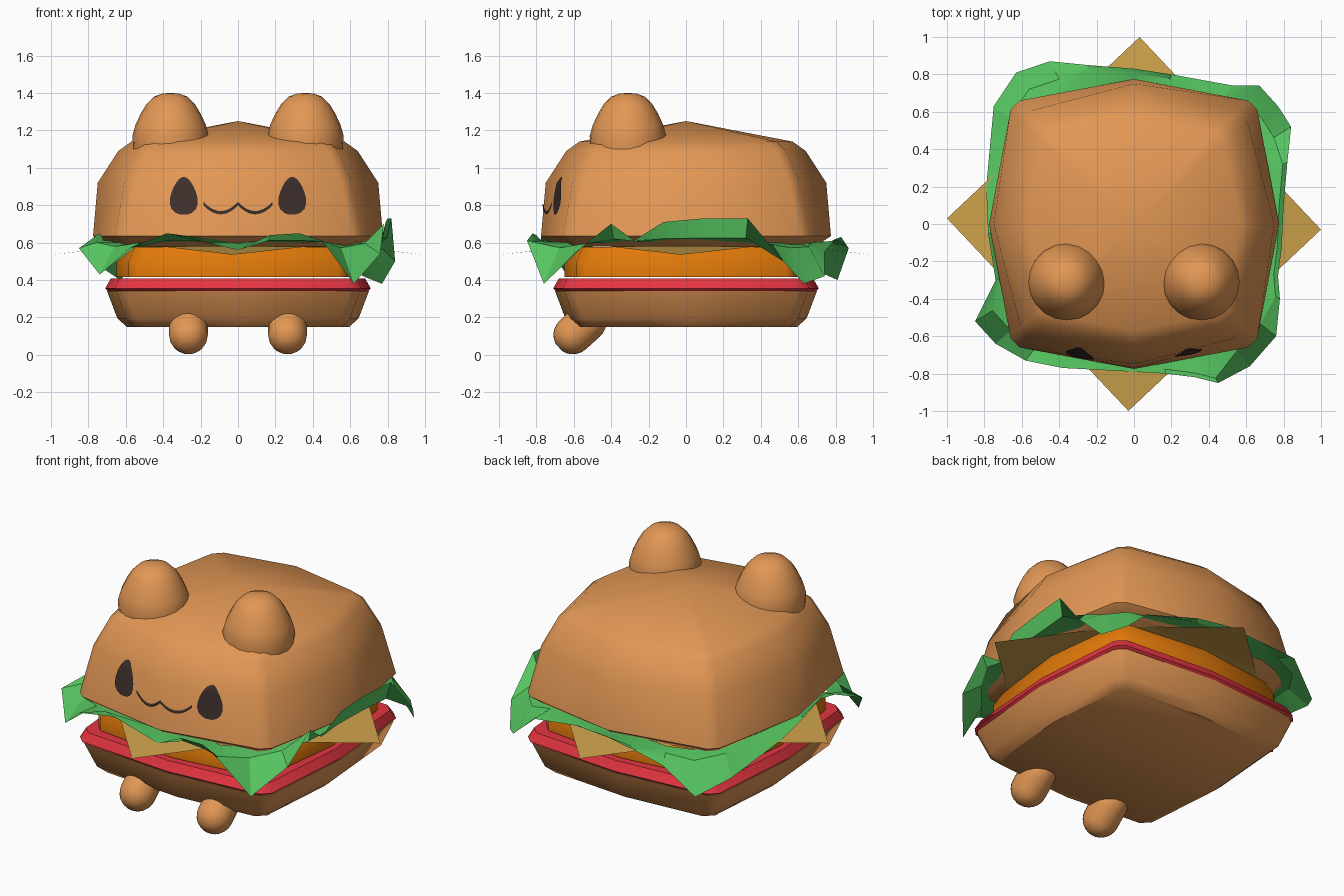
import bpy, bmesh, math
from mathutils import Vector
from mathutils.bvhtree import BVHTree

default_cube = bpy.data.objects.get("Cube")
if default_cube:
    bpy.data.objects.remove(default_cube, do_unlink=True)


def material(name, r, g, b):
    mat = bpy.data.materials.new(name)
    mat.use_nodes = True
    mat.diffuse_color = (r, g, b, 1)
    mat.node_tree.nodes["Principled BSDF"].inputs["Base Color"].default_value = (r, g, b, 1)
    return mat


bread = material("toasted bread", .76, .31, .09)
red = material("tomato red", .78, .036, .053)
orange = material("patty orange", .74, .19, .003)
yellow = material("cheese tan", .61, .36, .07)
green = material("lettuce green", .095, .57, .12)
dark = material("dark brown", .048, .029, .025)


def make_object(name, verts, faces, mat, angle=42, closed=True):
    """Build a mesh object and shade it smooth below the given angle."""
    mesh = bpy.data.meshes.new(name)
    mesh.from_pydata([tuple(v) for v in verts], [], faces)
    if closed:
        bm = bmesh.new()
        bm.from_mesh(mesh)
        bmesh.ops.recalc_face_normals(bm, faces=bm.faces)
        bm.to_mesh(mesh)
        bm.free()
    mesh.materials.append(mat)
    obj = bpy.data.objects.new(name, mesh)
    bpy.context.collection.objects.link(obj)
    bpy.ops.object.select_all(action='DESELECT')
    obj.select_set(True)
    bpy.context.view_layer.objects.active = obj
    bpy.ops.object.shade_smooth_by_angle(angle=math.radians(angle))
    return obj


def bridge(rings):
    """Quads joining successive rings of equal size."""
    n = len(rings[0])
    return [(k * n + i, k * n + (i + 1) % n, (k + 1) * n + (i + 1) % n, (k + 1) * n + i)
            for k in range(len(rings) - 1) for i in range(n)]


def loft(name, rings, mat, apex=None):
    """Closed stack of rings, topped by a flat cap or a point."""
    verts = [v for ring in rings for v in ring]
    faces = bridge(rings)
    n, start = len(rings[0]), len(verts) - len(rings[0])
    faces.append(tuple(reversed(range(n))))
    if apex:
        verts.append(apex)
        faces += [(start + i, start + (i + 1) % n, len(verts) - 1) for i in range(n)]
    else:
        faces.append(tuple(range(start, start + n)))
    return make_object(name, verts, faces, mat)


def bulged_square(mid, corner, z):
    """Square with outward-bent sides and clipped corners."""
    cut = corner - .05
    ring = []
    for turn in range(4):
        for x, y in ((mid, 0), (corner, cut), (cut, corner)):
            for _ in range(turn):
                x, y = -y, x
            ring.append((x, y, z))
    return ring


def layer(name, sections, mat, apex=None):
    return loft(name, [bulged_square(*s) for s in sections], mat, apex)


# Buns, tomato and patty
layer("bottom_bun", [(.595, .555, .15), (.645, .6, .195), (.7, .65, .34)], bread)
layer("tomato_slice", [(.69, .64, .335), (.71, .66, .355), (.68, .635, .408)], red)
layer("patty", [(.65, .585, .415), (.65, .585, .5), (.61, .55, .576)], orange)
top_bun = layer("top_bun", [(.69, .6, .58), (.775, .66, .635), (.75, .605, .92),
                            (.64, .535, 1.09), (.57, .485, 1.14)], bread, (0, 0, 1.25))

# Cheese: a turned square with its four tips folded down
cheese_verts, cheese_faces = [], [tuple(i * 3 + j for i in range(4) for j in (0, 2))]
for i in range(4):
    a = i * math.pi / 2 - .03
    out, side = Vector((math.cos(a), math.sin(a), 0)), Vector((-math.sin(a), math.cos(a), 0))
    lift = Vector((0, 0, .578))
    cheese_verts += [out * .62 - side * .38 + lift, out + Vector((0, 0, .535)),
                     out * .62 + side * .38 + lift]
    cheese_faces.append((i * 3, i * 3 + 1, i * 3 + 2))
make_object("cheese_slice", cheese_verts, cheese_faces, yellow, 5, False)

# Lettuce: a frilly sheet whose rim rises along the sides and droops at the corners
rim = [(.79, -.12, .71), (.8, .1, .73), (.82, .33, .73), (.84, .52, .5), (.77, .63, .38),
       (.67, .74, .42), (.53, .74, .55), (.2, .8, .62), (0, .83, .63), (-.25, .85, .6),
       (-.45, .87, .57), (-.63, .81, .4), (-.75, .63, .48), (-.79, .2, .56),
       (-.78, -.05, .61), (-.74, -.3, .65), (-.85, -.52, .57), (-.74, -.64, .43),
       (-.58, -.73, .57), (-.38, -.77, .65), (0, -.79, .56), (.17, -.8, .64), (.33, -.82, .65),
       (.45, -.85, .61), (.62, -.76, .38), (.76, -.6, .54), (.78, -.4, .7), (.77, -.28, .61)]
middle = []
for x, y, z in rim:
    scale = .97 if z > .58 else .89
    middle.append((x * scale, y * scale, .605 + .15 * (z - .6)))
inner = [(x * .8, y * .8, .6) for x, y, z in rim]
make_object("lettuce_leaf", rim + middle + inner, bridge([rim, middle, inner]),
            green, 25, False)


def revolve(profile, origin, axis, segments=20):
    """Rings of (radius, height) turned about an axis through origin."""
    turn = Vector((0, 0, 1)).rotation_difference(Vector(axis))
    return [[Vector(origin) + turn @ Vector((r * math.cos(a), r * math.sin(a), h))
             for a in (math.tau * i / segments for i in range(segments))]
            for r, h in profile]


# Ears and feet
ear_profile = [(.2, 0), (.205, .07), (.188, .13), (.16, .19), (.13, .24),
               (.09, .28), (.045, .297)]
arc = [math.radians(d) for d in range(-75, 1, 15)]
foot_profile = [(.104 * math.cos(a), .104 * math.sin(a)) for a in arc]
foot_profile += [(r, .1 - h) for r, h in reversed(foot_profile)]
for label, s in (("left", 1), ("right", -1)):
    loft(label + "_ear", revolve(ear_profile, (s * .36, -.31, 1.1), (0, 0, 1)), bread,
         (s * .36, -.31, 1.4))
    loft(label + "_foot", revolve(foot_profile, (s * .265, -.605, .107), (0, 1, .9)), bread)

# Face: thin plates laid onto the front of the top bun
bm = bmesh.new()
bm.from_mesh(top_bun.data)
surface = BVHTree.FromBMesh(bm)


def on_bun(x, z):
    hit = surface.ray_cast(Vector((x, -2, z)), Vector((0, 1, 0)))[0]
    return hit - Vector((0, .006, 0))


def face_plate(name, pairs):
    verts = [on_bun(*p) for pair in pairs for p in pair]
    faces = [(2 * i, 2 * i + 1, 2 * i + 3, 2 * i + 2) for i in range(len(pairs) - 1)]
    make_object(name, verts, faces, dark, 42, False)


eye_rows = [(.75, .02), (.76, .045), (.78, .066), (.81, .075), (.84, .073), (.87, .065),
            (.9, .052), (.92, .041), (.94, .025), (.95, .009)]
for label, s in (("left", 1), ("right", -1)):
    face_plate(label + "_eye", [((s * .29 - w, z), (s * .29 + w, z)) for z, w in eye_rows])

mouth = []
for i in range(12, -13, -1):
    x = .185 * i / 12
    z = .76 + .048 * ((abs(x) - .092) / .092) ** 2
    mouth.append(((x, z - .009), (x, z + .009)))
face_plate("mouth", mouth)
bm.free()
